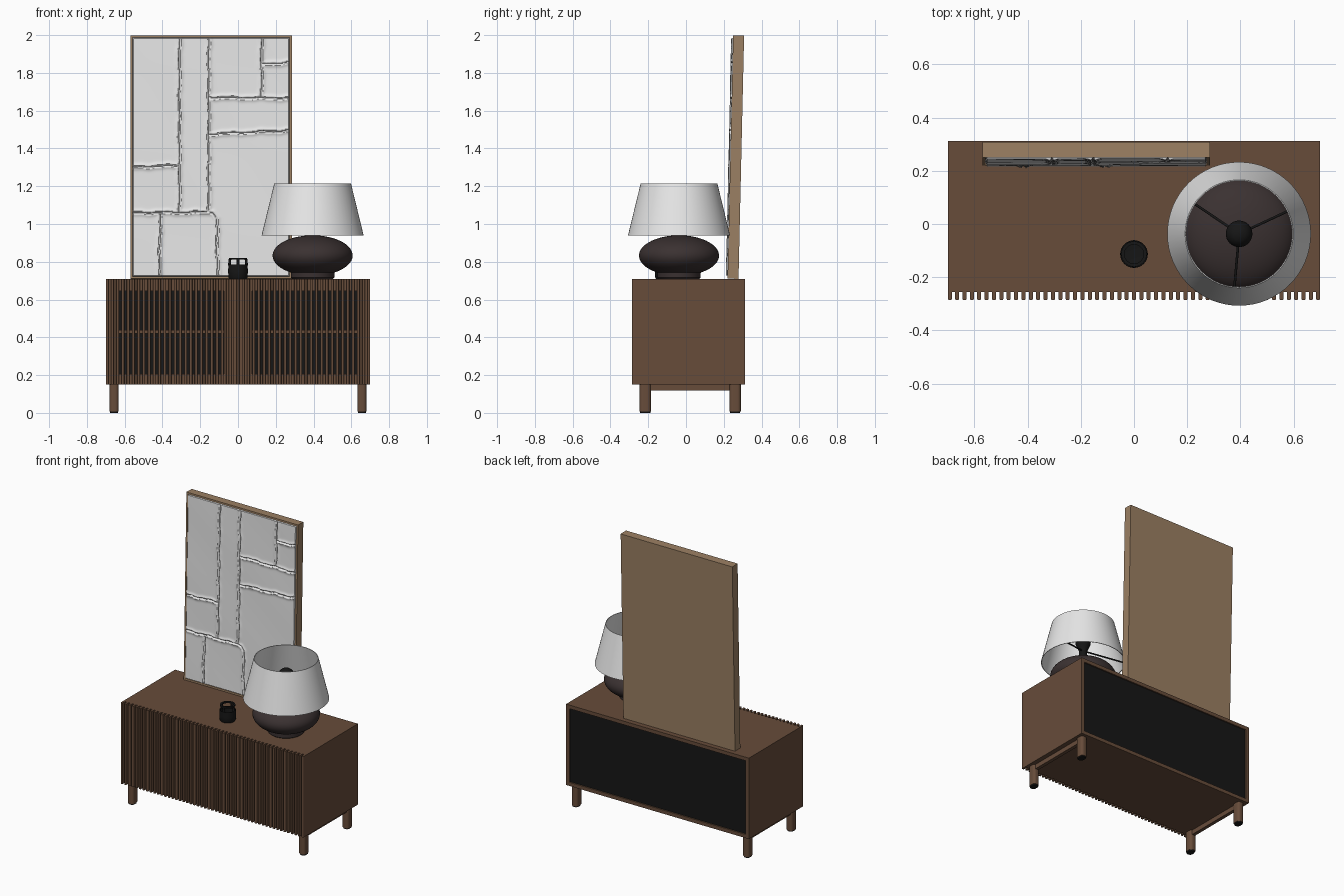
import bpy, bmesh, math
from mathutils import Vector

if "Cube" in bpy.data.objects:
    bpy.data.objects.remove(bpy.data.objects["Cube"])


def mat(name, rgb):
    m = bpy.data.materials.new(name)
    m.diffuse_color = (*rgb, 1)
    m.use_nodes = True
    m.node_tree.nodes["Principled BSDF"].inputs["Base Color"].default_value = m.diffuse_color
    return m


WALNUT = mat("walnut", (0.135, 0.072, 0.042))
OAK = mat("oak", (0.33, 0.215, 0.125))
WHITE = mat("white_plaster", (0.80, 0.80, 0.80))
LINEN = mat("white_linen", (0.84, 0.84, 0.84))
CLAY = mat("dark_clay", (0.043, 0.031, 0.031))
BLACK = mat("black", (0.008, 0.008, 0.008))


def finish(name, bm, m, smooth=None, loc=(0, 0, 0)):
    bmesh.ops.recalc_face_normals(bm, faces=bm.faces)
    me = bpy.data.meshes.new(name)
    bm.to_mesh(me)
    bm.free()
    me.materials.append(m)
    ob = bpy.data.objects.new(name, me)
    ob.location = loc
    bpy.context.collection.objects.link(ob)
    if smooth:
        me.shade_smooth()
        me.set_sharp_from_angle(angle=math.radians(smooth))
    return ob


def add_box(bm, x0, x1, y0, y1, z0, z1):
    vs = bmesh.ops.create_cube(bm, size=1)["verts"]
    for v in vs:
        v.co = ((x0 + x1) / 2 + v.co.x * (x1 - x0), (y0 + y1) / 2 + v.co.y * (y1 - y0),
                (z0 + z1) / 2 + v.co.z * (z1 - z0))
    return vs


def boxes(name, m, *dims):
    bm = bmesh.new()
    for d in dims:
        add_box(bm, *d)
    return finish(name, bm, m)


def lathe(name, m, profile, loc, n=64, closed=False, smooth=40):
    bm = bmesh.new()
    vs = [bm.verts.new((r, 0, z)) for r, z in profile]
    es = [bm.edges.new(p) for p in zip(vs, vs[1:])]
    if closed:
        es.append(bm.edges.new((vs[-1], vs[0])))
    bmesh.ops.spin(bm, geom=vs + es, axis=(0, 0, 1), cent=(0, 0, 0),
                   angle=2 * math.pi, steps=n)
    bmesh.ops.remove_doubles(bm, verts=bm.verts, dist=1e-5)
    return finish(name, bm, m, smooth, loc)


def rod(bm, a, b, r, n=10):
    a, b = Vector(a), Vector(b)
    d = b - a
    vs = bmesh.ops.create_cone(bm, cap_ends=True, segments=n, radius1=r, radius2=r,
                               depth=d.length)["verts"]
    q = d.to_track_quat('Z', 'Y')
    for v in vs:
        v.co = q @ v.co + (a + b) / 2


# ---- cabinet ----
boxes("cabinet_top", WALNUT, (-.70, .70, -.255, .312, .685, .71))
boxes("cabinet_bottom", WALNUT, (-.70, .70, -.255, .312, .15, .175))
boxes("cabinet_sides", WALNUT, *[(min(s * .70, s * .675), max(s * .70, s * .675),
                                  -.255, .312, .175, .685) for s in (-1, 1)])
boxes("back_panel", BLACK, (-.675, .675, .29, .303, .175, .685))
boxes("center_divider", WALNUT, (-.012, .012, -.235, .29, .175, .685))
boxes("shelves", WALNUT, (-.675, -.012, -.21, .29, .42, .44), (.012, .675, -.21, .29, .42, .44))

# door frames with open centres
frames = []
for s in (-1, 1):
    for a, b, z0, z1 in ((.002, .075, .175, .685), (.635, .675, .175, .685),
                         (.075, .635, .175, .205), (.075, .635, .645, .685)):
        frames.append((min(s * a, s * b), max(s * a, s * b), -.255, -.237, z0, z1))
boxes("door_frames", WALNUT, *frames)

# vertical slats across the whole front
bm = bmesh.new()
for i in range(51):
    x = -.6925 + 1.385 * i / 50
    vs = add_box(bm, x - .0075, x + .0075, -.286, -.254, .15, .71)
    es = [e for e in {e for v in vs for e in v.link_edges}
          if all(v.co.y < -.28 for v in e.verts) and abs(e.verts[0].co.z - e.verts[1].co.z) > .1]
    bmesh.ops.bevel(bm, geom=es, offset=.005, segments=3, affect='EDGES', profile=.5)
finish("front_slats", bm, WALNUT, 40)

# rounded legs, feet and side rails
for s in (-1, 1):
    for label, y in (("front", -.216), ("back", .26)):
        for part, m, z0, z1, g in (("leg", WALNUT, .008, .15, 0), ("foot", BLACK, 0, .008, .003)):
            bm = bmesh.new()
            x = s * .656
            vs = add_box(bm, x - .024 + g, x + .024 - g, y - .03 + g, y + .03 - g, z0, z1)
            es = [e for e in bm.edges if abs(e.verts[0].co.z - e.verts[1].co.z) > .001]
            bmesh.ops.bevel(bm, geom=es, offset=.018, segments=5, affect='EDGES', profile=.5)
            finish(label + "_" + part, bm, m, 40)
boxes("leg_rails", WALNUT, *[(s * .656 - .012, s * .656 + .012, -.19, .235, .118, .15)
                             for s in (-1, 1)])

# ---- leaning relief picture (local z from 0 to 1.288, front at local y = 0) ----
X0, X1, H, W = -.57, .285, 1.288, .012
frame = boxes("picture_frame", OAK, (X0, X1, .012, .058, 0, H),
              (X0, X0 + W, 0, .012, 0, H), (X1 - W, X1, 0, .012, 0, H),
              (X0 + W, X1 - W, 0, .012, 0, W), (X0 + W, X1 - W, 0, .012, H - W, H))

# seams between the plaster patches: x, z to x, z in world heights
SEAMS = [(-.31, 2, -.31, 1.065), (-.155, 2, -.155, 1.065), (-.57, 1.30, -.31, 1.31),
         (-.57, 1.058, -.13, 1.062), (-.13, 1.062, -.112, 1.03), (-.112, 1.03, -.108, .71),
         (-.41, 1.05, -.418, .71), (-.155, 1.67, .285, 1.665), (-.155, 1.475, .285, 1.495),
         (.125, 2, .125, 1.67), (.125, 1.845, .285, 1.855)]


def seam_distance(x, z):
    x += .003 * math.sin(z * 31) + .0015 * math.sin(z * 83)
    z += .003 * math.sin(x * 37) + .0015 * math.sin(x * 90)
    best = 1
    for ax, az, bx, bz in SEAMS:
        dx, dz = bx - ax, bz - az
        t = max(0, min(1, ((x - ax) * dx + (z - az) * dz) / (dx * dx + dz * dz)))
        best = min(best, math.hypot(x - ax - t * dx, z - az - t * dz))
    return best


NX, NZ = 170, 256
cx0, cx1, cz0, cz1 = X0 + W, X1 - W, W, H - W
bm = bmesh.new()
grid = []
for j in range(NZ + 1):
    row = []
    for i in range(NX + 1):
        x, z = cx0 + (cx1 - cx0) * i / NX, cz0 + (cz1 - cz0) * j / NZ
        d = seam_distance(x, z + .711)
        h = .004 + .009 * math.exp(-(d / .014) ** 2) - .015 * math.exp(-(d / .005) ** 2)
        h += .0015 * math.sin(x * 9 + z * 4) * math.sin(z * 7)
        if i in (0, NX) or j in (0, NZ):
            h = -.011
        row.append(bm.verts.new((x, -h, z)))
    grid.append(row)
for j in range(NZ):
    for i in range(NX):
        bm.faces.new((grid[j][i], grid[j][i + 1], grid[j + 1][i + 1], grid[j + 1][i]))
relief = finish("plaster_relief", bm, WHITE, 60)
for ob in (frame, relief):
    ob.location = (0, .22, .711)
    ob.rotation_euler.x = -.023

# ---- table lamp ----
LAMP = (.395, -.037, 0)
body = [(0, .71), (.108, .71), (.115, .716), (.115, .74)]
for k in range(25):
    a = math.radians(-57 + 147 * k / 24)
    body.append((max(0, .212 * math.cos(a)), .833 + .107 * math.sin(a)))
lathe("lamp_base", CLAY, body, LAMP)
lathe("lamp_shade", LINEN, [(.270, .94), (.203, 1.215), (.199, 1.215), (.266, .94)], LAMP,
      closed=True)
lathe("lamp_socket", BLACK, [(0, .93), (.025, .93), (.025, 1.02), (.034, 1.04), (.048, 1.075),
                             (.05, 1.1), (.043, 1.125), (.025, 1.14), (0, 1.145)], LAMP, 32)
bm = bmesh.new()
for deg in (146, 25, 265):
    c, s = math.cos(math.radians(deg)), math.sin(math.radians(deg))
    rod(bm, (.02 * c, .02 * s, 1.02), (.262 * c, .262 * s, .955), .005)
finish("shade_arms", bm, BLACK, 40, LAMP)

# ---- small open-topped candle holder ----
POT = (0, -.113, 0)
lathe("holder_bowl", BLACK, [(0, .71), (.046, .71), (.051, .718), (.052, .75), (.051, .785),
                             (.046, .785), (.044, .73), (0, .725)], POT, 32)
lathe("holder_rim", BLACK, [(.048, .811), (.048, .821), (.036, .821), (.036, .811)], POT, 32,
      closed=True)
bm = bmesh.new()
for k in range(4):
    c, s = math.cos(k * math.pi / 2), math.sin(k * math.pi / 2)
    rod(bm, (.046 * c, .046 * s, .78), (.042 * c, .042 * s, .815), .007)
finish("holder_posts", bm, BLACK, 40, POT)
